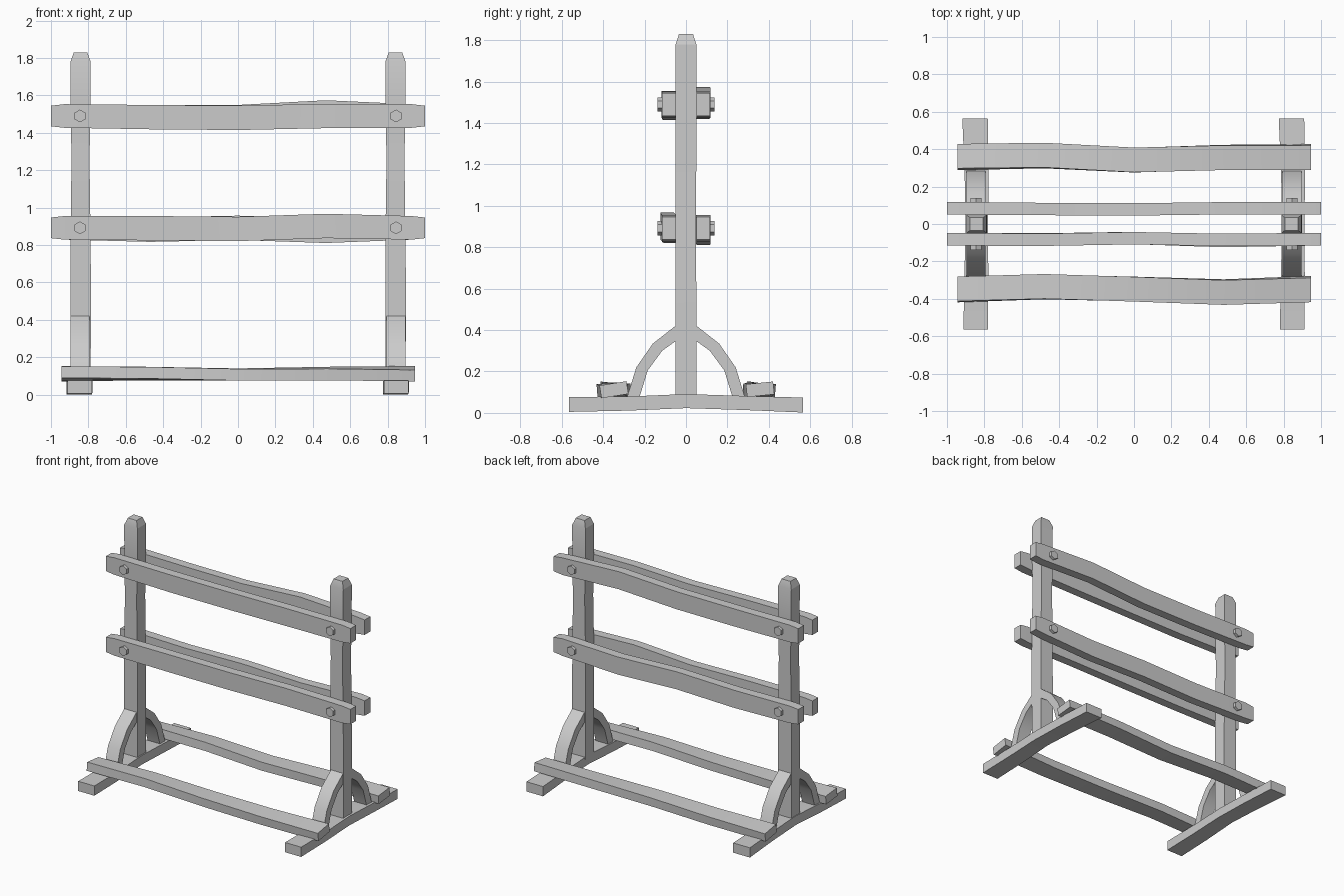
import bpy, bmesh
from math import sin, cos, pi, radians
from mathutils import Vector

if "Cube" in bpy.data.objects:
    bpy.data.objects.remove(bpy.data.objects["Cube"])


def finish(bm, name):
    bmesh.ops.recalc_face_normals(bm, faces=bm.faces)
    me = bpy.data.meshes.new(name)
    bm.to_mesh(me)
    bm.free()
    ob = bpy.data.objects.new(name, me)
    bpy.context.collection.objects.link(ob)
    bpy.ops.object.select_all(action='DESELECT')
    ob.select_set(True)
    bpy.context.view_layer.objects.active = ob
    bpy.ops.object.shade_smooth_by_angle(angle=radians(20))
    return ob


def loft(name, rings):
    """Skin a row of equal-sized rings and cap both ends."""
    bm = bmesh.new()
    vs = [[bm.verts.new(p) for p in r] for r in rings]
    n = len(vs[0])
    for a, b in zip(vs, vs[1:]):
        for i in range(n):
            j = (i + 1) % n
            bm.faces.new((a[i], a[j], b[j], b[i]))
    bm.faces.new(vs[0])
    bm.faces.new(vs[-1])
    return finish(bm, name)


def beam(name, axis, stations, offset=(0, 0, 0), turn=False):
    """Stations: t, u, v, half u, half v, twist. axis 'XYZ' maps t, u, v.
    turn spins the beam 180 degrees about the z axis."""
    idx = ['XYZ'.index(c) for c in axis]
    rings = []
    for t, u, v, hu, hv, tw in stations:
        ring = []
        for su, sv in ((-1, -1), (1, -1), (1, 1), (-1, 1)):
            a, b = su * hu, sv * hv
            p = [0, 0, 0]
            for k, val in zip(idx, (t, u + a * cos(tw) - b * sin(tw),
                                    v + a * sin(tw) + b * cos(tw))):
                p[k] = val
            if turn:
                p[0], p[1] = -p[0], -p[1]
            ring.append(Vector(p) + Vector(offset))
        rings.append(ring)
    return loft(name, rings)


def rail(name, z, wave, bend, y):
    # wave and bend: z and y shift at five evenly spaced points
    st = [(-1, 0, 0, .033, .055, 0), (-.93, 0, 0, .034, .063, 0)]
    for x, w, b in zip((-.47, 0, .47), wave, bend):
        st.append((x, b, w, .033, .065, 0))
    st += [(.93, 0, 0, .034, .063, 0), (1, 0, 0, .033, .055, 0)]
    beam(name, 'XYZ', st, (0, y, z))


# Upper and lower pairs of rails
rail("front_upper_rail", 1.49, (-.006, -.01, 0), (-.002, .006, -.003), -.082)
rail("back_upper_rail", 1.49, (-.006, -.006, .019), (-.004, -.006, 0), .084)
rail("front_lower_rail", .892, (-.002, -.006, .01), (0, .007, -.009), -.082)
rail("back_lower_rail", .892, (-.010, 0, -.016), (-.004, -.006, 0), .084)

# Twisted base rails, the back one spun half a turn
for name, ends, turn in (
        ("front_base_rail", (-.35, -.335, -.348, -.364, -.348), False),
        ("back_base_rail", (-.358, -.356, -.342, -.366, -.358), True)):
    st = []
    for x, y, z, tw in zip((-.945, -.48, 0, .48, .945), ends,
                           (.114, .114, .108, .113, .112),
                           (-.1, -.05, .02, .08, .16)):
        st.append((x, y, z, .066, .031, tw))
    beam(name, 'XYZ', st, turn=turn)

# Brace outline, as outer and inner points (y, z)
arc = [((.045, .425), (.045, .35)), ((.16, .335), (.115, .30)),
       ((.24, .22), (.185, .205)), ((.285, .075), (.225, .075))]

for side, s in (("left", -1), ("right", 1)):
    cx = .845 * s
    # Post with tapered top
    beam(side + "_post", 'ZXY', [
        (.075, 0, 0, .054, .05, 0), (.55, .001, 0, .055, .05, 0),
        (.9, 0, -.002, .053, .05, 0), (1.25, 0, 0, .048, .05, 0),
        (1.55, 0, 0, .053, .05, 0), (1.78, 0, 0, .054, .05, 0),
        (1.83, 0, 0, .036, .034, 0)], (cx + .003 * -s, 0, 0))
    # Foot, slightly arched
    beam(side + "_foot", 'YXZ', [
        (-.565, 0, .041, .066, .036, 0), (-.28, .003, .045, .064, .034, 0),
        (0, .006, .057, .060, .034, 0), (.28, .004, .048, .064, .034, 0),
        (.565, -.004, .038, .068, .036, 0)], (.846 * s, 0, 0))
    for face, f in (("front", -1), ("back", 1)):
        # Curved brace
        rings = []
        for (yo, zo), (yi, zi) in arc:
            rings.append([(cx - .05, yo * f, zo), (cx + .05, yo * f, zo),
                          (cx + .05, yi * f, zi), (cx - .05, yi * f, zi)])
        loft(f"{side}_{face}_brace", rings)
        # Hexagonal bolt heads
        for level, z in (("lower", .892), ("upper", 1.49)):
            ring = [[(cx + .034 * sin(k * pi / 3), y * f,
                      z + .034 * cos(k * pi / 3)) for k in range(6)]
                    for y in (.10, .138)]
            loft(f"{side}_{face}_{level}_bolt", ring)
